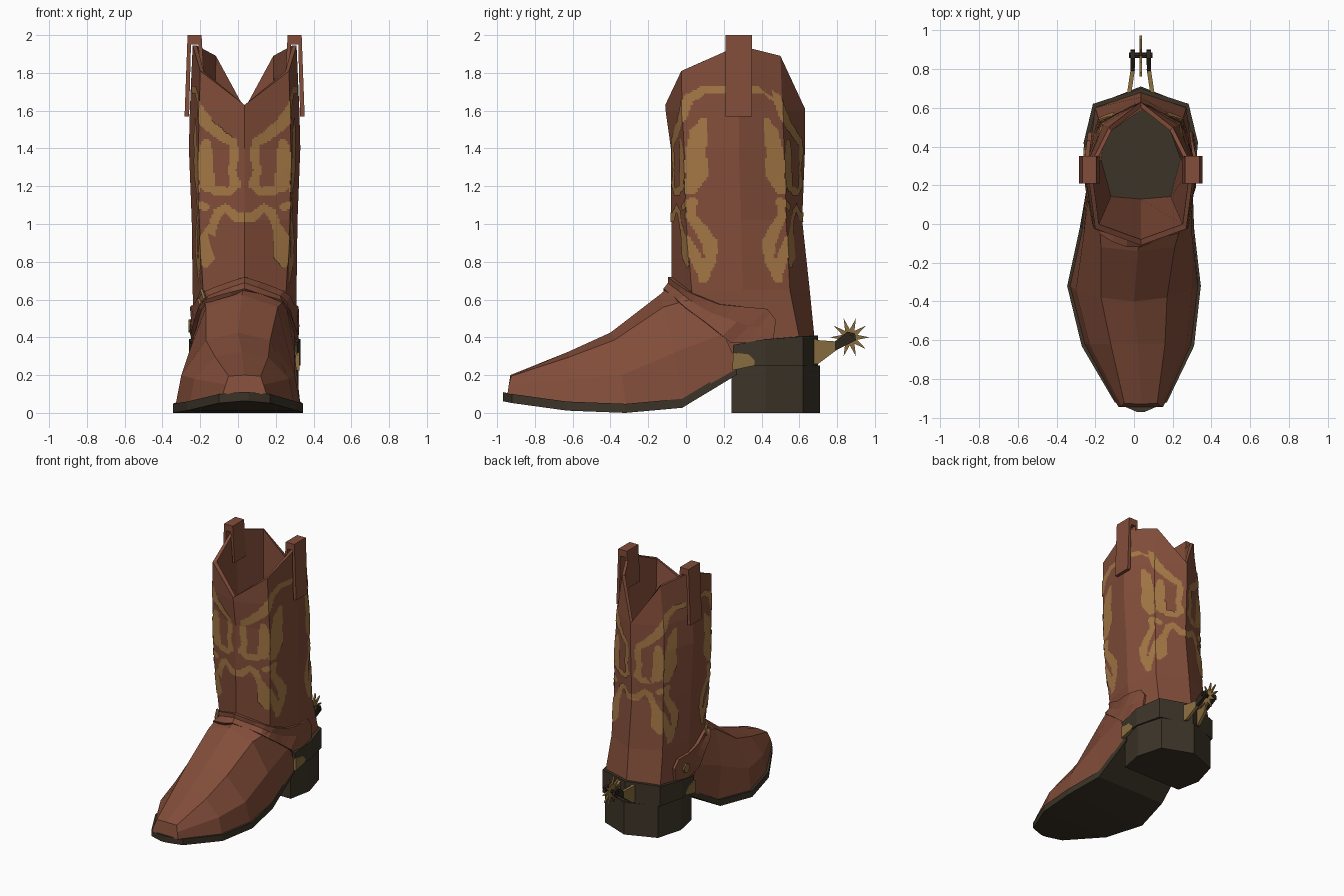
import bpy, bmesh, math
from mathutils import Vector
from mathutils.bvhtree import BVHTree

if "Cube" in bpy.data.objects:
    bpy.data.objects.remove(bpy.data.objects["Cube"])

CX = 0.035                      # the leg of the boot sits a little off centre


def material(name, rgb):
    m = bpy.data.materials.new(name)
    m.diffuse_color = (*rgb, 1)
    m.use_nodes = True
    m.node_tree.nodes["Principled BSDF"].inputs["Base Color"].default_value = m.diffuse_color
    return m


LEATHER = material("brown leather", (0.225, 0.075, 0.042))
STITCH = material("tan inlay", (0.376, 0.188, 0.061))
DARK = material("dark sole", (0.045, 0.034, 0.021))
BRASS = material("aged brass", (0.25, 0.155, 0.05))
IRON = material("dark iron", (0.026, 0.019, 0.012))


def make(name, verts, faces, mat, fix=False, thick=0):
    me = bpy.data.meshes.new(name)
    me.from_pydata([tuple(v) for v in verts], [], faces)
    if fix:
        bm = bmesh.new()
        bm.from_mesh(me)
        bmesh.ops.recalc_face_normals(bm, faces=bm.faces)
        bm.to_mesh(me)
        bm.free()
    me.materials.append(mat)
    ob = bpy.data.objects.new(name, me)
    bpy.context.collection.objects.link(ob)
    if thick:
        mod = ob.modifiers.new("thickness", 'SOLIDIFY')
        mod.thickness, mod.offset = thick, 0
    return ob


def grid(rows, close=False):
    n = len(rows[0])
    faces = []
    for r in range(len(rows) - 1):
        for c in range(n if close else n - 1):
            d = (c + 1) % n
            faces.append((r * n + c, r * n + n + c, r * n + n + d, r * n + d))
    return [p for row in rows for p in row], faces


def prism(name, pts, vec, mat):
    n = len(pts)
    verts = [Vector(p) for p in pts] + [Vector(p) + Vector(vec) for p in pts]
    faces = [tuple(range(n)), tuple(range(n, 2 * n))]
    faces += [(i, (i + 1) % n, n + (i + 1) % n, n + i) for i in range(n)]
    return make(name, verts, faces, mat, fix=True)


def around(half):
    """Full loop from half outline points given front centre to back centre."""
    return half + [(-p[0], *p[1:]) for p in reversed(half) if p[0] > 0]


# --- shaft: five columns of (d, y), front centre to back centre
LEVELS = [1.6, 1.4, 1.02, 0.65, 0.4, 0.25]
RIM = [(0, -.11, 1.63), (.235, -.025, 1.81), (.275, .28, 1.945), (.165, .5, 1.89), (0, .63, 1.61)]
COLS = [
    [(0, -.108), (0, -.08), (0, -.078), (0, -.075), (0, .02), (0, .12)],
    [(.24, -.02), (.245, -.01), (.24, 0), (.22, .03), (.2, .07), (.2, .12)],
    [(.29, .28), (.295, .28), (.28, .29), (.275, .3), (.27, .33), (.265, .36)],
    [(.2, .51), (.21, .52), (.21, .53), (.22, .55), (.235, .6), (.235, .6)],
    [(0, .63), (0, .63), (0, .615), (0, .655), (0, .68), (0, .68)],
]


def column(j, z):
    pts = [RIM[j]] + [(*p, h) for p, h in zip(COLS[j], LEVELS)]
    for a, b in zip(pts, pts[1:]):
        if z >= b[2]:
            return Vector(b).lerp(Vector(a), (z - b[2]) / (a[2] - b[2]))
    return Vector(pts[-1])


def inward(p, k, z):
    return (p[0] * k, .27 + (p[1] - .27) * k, z)


rows = [[inward(column(j, .3), .77, .3) for j in range(5)],
        [inward(p, .92, p[2]) for p in RIM], RIM]
rows += [[(*COLS[j][i], z) for j in range(5)] for i, z in enumerate(LEVELS)]
rows = [[(CX + x, y, z) for x, y, z in around(r)] for r in rows]
shaft_v, shaft_f = grid(rows, close=True)
make("shaft", shaft_v, shaft_f, LEATHER)
make("insole", rows[0], [tuple(range(8))], DARK)

# --- foot: stations of centre, then (d, y, z) for top, shoulder, side, bottom
STATIONS = [
    (.035, (0, -.93, .2), (.085, -.925, .195), (.1, -.938, .15), (.115, -.945, .1)),
    (.02, (0, -.62, .325), (.14, -.62, .295), (.25, -.62, .18), (.275, -.62, .055)),
    (.0, (0, -.4, .425), (.17, -.38, .385), (.3, -.34, .2), (.33, -.32, .045)),
    (.02, (0, -.14, .625), (.19, -.12, .56), (.28, -.06, .32), (.285, -.02, .07)),
    (.035, (0, -.06, .69), (.215, .02, .6), (.265, .2, .42), (.27, .28, .24)),
]
rows = []
for cx, *half in STATIONS:
    full = half[::-1] + [(-x, y, z) for x, y, z in half[1:]]
    rows.append([(cx + x, y, z) for x, y, z in full])
foot_v, foot_f = grid(rows)
foot_f.append(tuple(range(7)))
make("foot", foot_v, foot_f, LEATHER)

# --- sole: (y, centre, half width, top height)
SOLE = [(-.97, .035, .02, .11), (-.92, .035, .135, .1), (-.63, .02, .29, .06),
        (-.32, 0, .345, .048), (-.02, .015, .295, .075), (.27, .035, .265, .25)]
rows = [[(c + w, y, z), (c - w, y, z), (c - w, y, z - .048), (c + w, y, z - .048)]
        for y, c, w, z in SOLE]
v, f = grid(rows, close=True)
f += [(0, 1, 2, 3), tuple(range(len(v) - 4, len(v)))]
make("sole", v, f, DARK, fix=True)

# --- heel block and heel counter
HEEL = [(.25, .24), (.285, .42), (.228, .62), (0, .71)]
prism("heel", [(CX + x, y, 0) for x, y in around(HEEL)], (0, 0, .25), DARK)
COUNTER = [(.268, .25, .36), (.283, .42, .39), (.238, .612, .405), (0, .688, .41)]
rows = [[(CX + x, y, z) for x, y, z in around(COUNTER)],
        [(CX + x, y, .25) for x, y, z in around(COUNTER)]]
make("heel_counter", *grid(rows), DARK, thick=.024)

# --- pull straps folded over the rim
for sx, side in ((1, "right"), (-1, "left")):
    outline = [(.318, 1.57), (.302, 2), (.228, 2), (.212, 1.72), (.228, 1.72),
               (.245, 1.95), (.284, 1.95), (.294, 1.57)]
    prism(side + "_pull_strap", [(CX + sx * d, .21, z) for d, z in outline], (0, .14, 0), LEATHER)

# --- tan inlay: strokes of (s, z, radius); s = 0 centre seam, 1 corner, 2 side seam
STROKES = [
    [(1.75, 1.715, .02), (1.4, 1.71, .022), (1.12, 1.66, .024), (.97, 1.58, .035), (.8, 1.53, .035),
     (.5, 1.47, .027), (.24, 1.43, .024), (.21, 1.36, .024), (.28, 1.28, .022), (.18, 1.21, .026),
     (.35, 1.17, .022), (.65, 1.18, .026)],
    [(1.38, 1.55, .015), (1.28, 1.48, .04), (1.22, 1.37, .05), (1.25, 1.27, .05), (1.1, 1.19, .035)],
    [(.82, 1.42, .03), (.86, 1.31, .05), (.8, 1.21, .04)],
    [(0, 1.035, .026), (.2, 1.04, .026), (.42, 1.085, .022), (.58, 1.06, .026), (.7, .99, .025),
     (.82, .92, .045), (.82, .85, .05), (.9, .8, .03)],
    [(.85, 1.09, .02), (1.15, 1.12, .02), (1.1, 1.04, .024), (1.25, .98, .032), (1.42, .9, .035),
     (1.42, .82, .03), (1.25, .71, .025)],
    [(1.0, .92, .02), (1.12, .84, .03), (1.22, .75, .025)],
]


def inlaid(s, z):
    p = Vector((s * .26, z))
    for line in STROKES:
        for a, b in zip(line, line[1:]):
            pa, pb = Vector((a[0] * .26, a[1])), Vector((b[0] * .26, b[1]))
            t = max(0, min(1, (p - pa).dot(pb - pa) / (pb - pa).length_squared))
            if (p - pa.lerp(pb, t)).length < a[2] + (b[2] - a[2]) * t:
                return True
    return False


DS, DZ = .04, .01
cells = [(i * DS, .66 + k * DZ) for i in range(50) for k in range(110)
         if inlaid((i + .5) * DS, .665 + k * DZ)]
v, f = [], []
for path in ((0, 1, 2), (4, 3, 2)):
    for sx in (1, -1):
        flip = (path[0] == 4) != (sx == -1)
        for s, z in cells:
            panel = 0 if s < .999 else 1
            quad = []
            for ds, dz in ((0, 0), (DS, 0), (DS, DZ), (0, DZ)):
                p = column(path[panel], z + dz).lerp(column(path[panel + 1], z + dz), s + ds - panel)
                out = Vector((p.x, p.y - .28, 0)).normalized()
                p += out * .005
                quad.append((CX + sx * p.x, p.y, p.z))
            f.append(tuple(range(len(v), len(v) + 4)))
            v += quad[::-1] if flip else quad
make("shaft_inlay", v, f, STITCH)

# --- ankle harness hugging the boot
n = len(shaft_v)
boot = BVHTree.FromPolygons([Vector(p) for p in shaft_v + foot_v],
                            shaft_f + [tuple(i + n for i in q) for q in foot_f])


def hug(p, gap):
    centre = Vector((CX, max(p.y, .1), p.z))
    out = (Vector((CX + p.x, p.y, p.z)) - centre).normalized()
    hit = boot.ray_cast(centre + out, -out)[0]
    return (hit or centre + out * .28) + out * gap, out


LOW = [(0, -.13, .65), (.2, -.05, .59), (.25, .1, .48), (.27, .24, .37), (.27, .46, .38)]
HIGH = [(0, -.085, .72), (.23, 0, .645), (.27, .18, .575), (.28, .43, .55), (.28, .475, .49)]
low, high = around(LOW[::-1])[:5][::-1], HIGH
rows = [[], [], []]
for sx in (-1, 1):
    steps = [i / 3 for i in range(13)]
    for t in (steps[::-1] if sx < 0 else steps[1:]):
        i = min(int(t + 1e-6), 3)
        a = Vector(LOW[i]).lerp(Vector(LOW[i + 1]), t - i)
        b = Vector(HIGH[i]).lerp(Vector(HIGH[i + 1]), t - i)
        for row, k in zip(rows, (1, .5, 0)):
            p = a.lerp(b, k)
            row.append(hug(Vector((sx * p.x, p.y, p.z)), .01)[0])
make("ankle_harness", *grid(rows), LEATHER, thick=.022)

# --- buckle and stud on the left of the harness
pos, out = hug(Vector((-.23, .02, .605)), .026)
bpy.ops.mesh.primitive_torus_add(location=pos, rotation=out.to_track_quat('Z', 'Y').to_euler(),
                                 major_segments=4, minor_segments=4, major_radius=.045, minor_radius=.01)
buckle = bpy.context.object
buckle.name = "buckle"
pos, out = hug(Vector((-.27, .36, .46)), .02)
bpy.ops.mesh.primitive_cylinder_add(vertices=8, radius=.035, depth=.02, location=pos,
                                    rotation=out.to_track_quat('Z', 'Y').to_euler())
stud = bpy.context.object
stud.name = "stud"
for ob in (buckle, stud):
    ob.data.materials.append(BRASS)

# --- spur: side plates, two arms, iron tips, axle and rowel
PLATE = [(.25, .32), (.33, .31), (.37, .27), (.36, .25), (.245, .225)]
ARM = [(.66, .26), (.66, .4), (.7, .385), (.8, .378), (.8, .335), (.7, .26)]
TIP = [(.79, .38), (.855, .43), (.895, .42), (.9, .385), (.86, .365), (.79, .33)]
for sx, side in ((1, "right"), (-1, "left")):
    prism(side + "_spur_plate", [(CX + sx * .262, y, z) for y, z in PLATE], (sx * .028, 0, 0), BRASS)
    for part, pts, mat in (("_spur_arm", ARM, BRASS), ("_spur_tip", TIP, IRON)):
        prism(side + part, [(CX + sx * (.03 + max(0, .8 - y) * .15), y, z) for y, z in pts],
              (sx * .022, 0, 0), mat)
bpy.ops.mesh.primitive_cylinder_add(vertices=8, radius=.014, depth=.12, location=(CX, .87, .4),
                                    rotation=(0, math.pi / 2, 0))
bpy.context.object.name = "rowel_axle"
bpy.context.object.data.materials.append(IRON)
star = []
for i in range(20):
    r, a = (.105, .042)[i % 2], math.tau * i / 20
    star.append((CX - .006, .867 + r * math.cos(a), .4 + r * math.sin(a)))
prism("rowel", star, (.012, 0, 0), BRASS)
